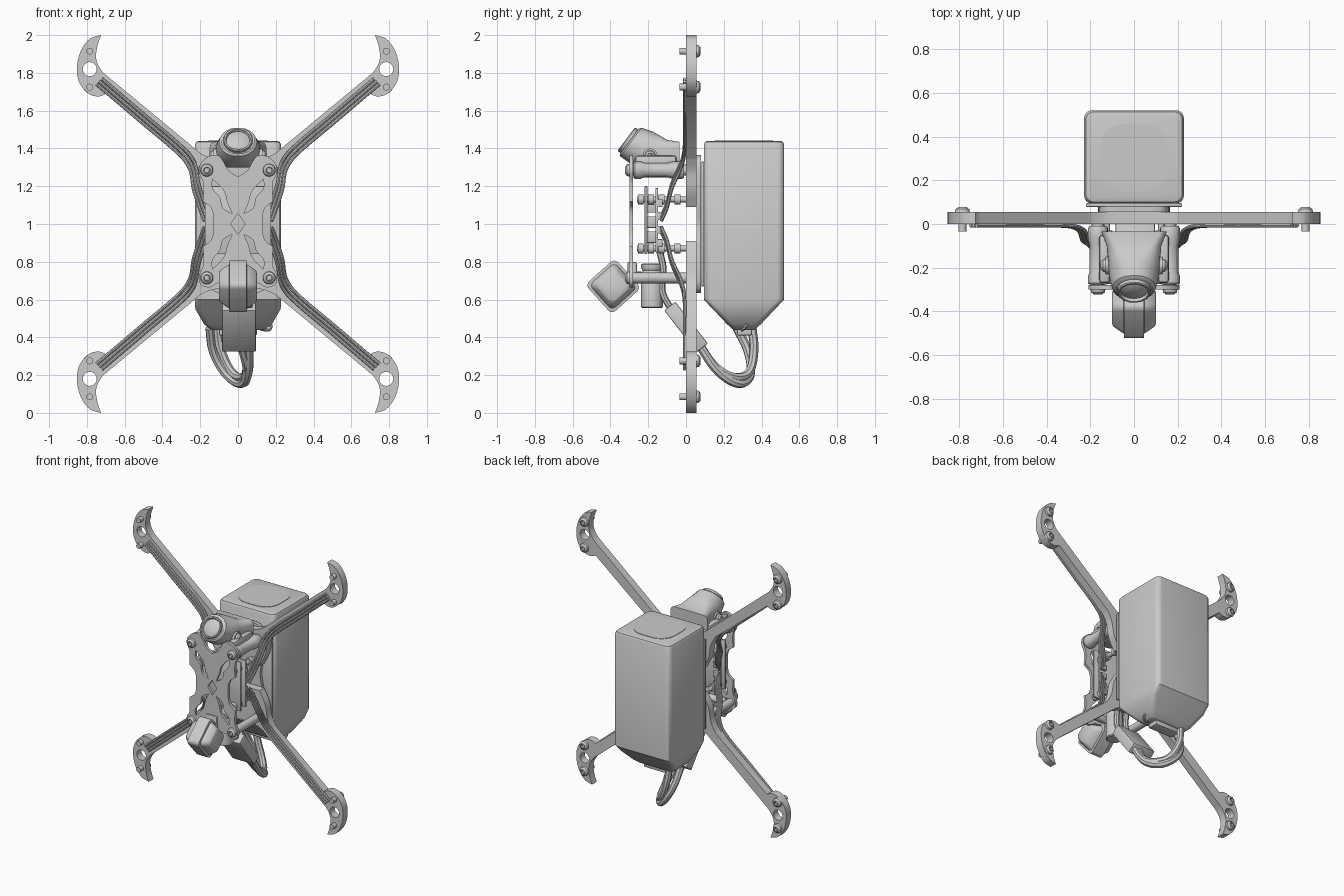
import bpy, bmesh
from math import sin, cos, pi, radians
from mathutils import Vector, Matrix

if "Cube" in bpy.data.objects:
    bpy.data.objects.remove(bpy.data.objects["Cube"])

X, Y, Z = Vector((1, 0, 0)), Vector((0, 1, 0)), Vector((0, 0, 1))


def smooth_path(pts, closed, n=6):
    """Hermite path; a trailing True in a point marks a sharp corner."""
    sharp = [p[-1] is True for p in pts]
    P = [Vector([c for c in p if c is not True]).to_3d() for p in pts]
    N, out = len(P), []

    def tangent(i, other):
        if sharp[i] or (not closed and i in (0, N - 1)):
            return None
        return (P[(i + 1) % N] - P[i - 1]).normalized() * (P[other] - P[i]).length

    for i in range(N if closed else N - 1):
        j = (i + 1) % N
        a, b = P[i], P[j]
        ta, tb = tangent(i, j), tangent(j, i)
        steps = 1 if ta is None and tb is None else n
        ta, tb = ta or (b - a), tb or (b - a)
        for k in range(steps):
            t = k / steps
            out.append(a * (2*t**3 - 3*t*t + 1) + b * (3*t*t - 2*t**3)
                       + ta * (t**3 - 2*t*t + t) + tb * (t**3 - t*t))
    return out if closed else out + [P[-1]]


def curve_object(name, paths, closed, dim):
    cu = bpy.data.curves.new(name, 'CURVE')
    cu.dimensions = dim
    for path in paths:
        s = cu.splines.new('POLY')
        s.points.add(len(path) - 1)
        for q, v in zip(s.points, path):
            q.co = (*v, 1)
        s.use_cyclic_u = closed
    ob = bpy.data.objects.new(name, cu)
    bpy.context.collection.objects.link(ob)
    return ob, cu


def plate(name, loops, y0, y1):
    """Flat part cut in the XZ plane; later loops are holes."""
    ob, cu = curve_object(name, [smooth_path(l, True) for l in loops], True, '2D')
    cu.fill_mode = 'BOTH'
    cu.extrude = (y1 - y0) / 2
    ob.location.y = (y0 + y1) / 2
    ob.rotation_euler.x = pi / 2


def tube(name, pts, r):
    ob, cu = curve_object(name, [smooth_path(pts, False)], False, '3D')
    cu.bevel_depth, cu.bevel_resolution, cu.use_fill_caps = r, 2, True


def ring(c, u, v, a, b, r, n=6):
    """Rounded rectangle of half sizes a, b around c."""
    r = min(r, a, b)
    return [Vector(c) + u * (sx * (a - r) + r * cos(t)) + v * (sy * (b - r) + r * sin(t))
            for q, (sx, sy) in enumerate(((1, 1), (-1, 1), (-1, -1), (1, -1)))
            for t in [(q + k / (n - 1) * 0.98 + 0.01) * pi / 2 for k in range(n)]]


def loft(name, rings):
    bm = bmesh.new()
    vs = [[bm.verts.new(p) for p in r] for r in rings]
    n = len(vs[0])
    for a, b in zip(vs, vs[1:]):
        for i in range(n):
            bm.faces.new((a[i], a[(i + 1) % n], b[(i + 1) % n], b[i]))
    bm.faces.new(vs[0])
    bm.faces.new(vs[-1])
    bmesh.ops.recalc_face_normals(bm, faces=bm.faces[:])
    me = bpy.data.meshes.new(name)
    bm.to_mesh(me)
    ob = bpy.data.objects.new(name, me)
    bpy.context.collection.objects.link(ob)
    return ob


def turned(name, c, axis, prof):
    """Round part: prof is (distance along axis, radius)."""
    axis = Vector(axis).normalized()
    u = axis.orthogonal().normalized()
    v = axis.cross(u)
    return loft(name, [ring(Vector(c) + axis * d, u, v, r, r, r, 5) for d, r in prof])


def box(name, c, size, rx=0, bevel=0.008):
    bm = bmesh.new()
    bmesh.ops.create_cube(bm, size=1)
    bm.transform(Matrix.Translation(c) @ Matrix.Rotation(rx, 4, 'X') @ Matrix.Diagonal((*size, 1)))
    bmesh.ops.bevel(bm, geom=bm.edges[:], offset=bevel, segments=2, affect='EDGES', profile=0.5)
    me = bpy.data.meshes.new(name)
    bm.to_mesh(me)
    ob = bpy.data.objects.new(name, me)
    bpy.context.collection.objects.link(ob)


def mirror_x(half):
    """Close a right-half outline that starts and ends on x = 0."""
    return half + [(-p[0], *p[1:]) for p in reversed(half) if p[0] > 0]


def flip(loop, sx, sz):
    return [(p[0] * sx, p[1] if sz > 0 else 2 - p[1], *p[2:]) for p in loop]


def circle(x, z, r):
    return [(x + r * cos(k * pi / 4), z + r * sin(k * pi / 4)) for k in range(8)]


HEAD = [(0, .034), (.013, .031), (.023, .018), (.023, .014), (.01, .013)]
QUAD = [(sx, sz) for sx in (1, -1) for sz in (1, -1)]

# Arm pairs with hooked motor mounts
arm = mirror_x([(0, 1.34, True), (.12, 1.345), (.19, 1.37), (.235, 1.405, True), (.67, 1.765, True),
                (.72, 1.81), (.75, 1.87), (.745, 1.94), (.725, 2.0, True), (.785, 1.98),
                (.835, 1.91), (.853, 1.82), (.838, 1.745), (.79, 1.69), (.74, 1.675),
                (.695, 1.69, True), (.275, 1.35, True), (.24, 1.28), (.22, 1.18), (.175, 1.09, True),
                (0, 1.09, True)])
for sz, tag in ((1, "upper"), (-1, "lower")):
    plate(tag + "_arms", [flip(l, 1, sz) for l in
                          (arm, circle(.785, 1.82, .037), circle(-.785, 1.82, .037))], 0, .055)

for sx, sz in QUAD:
    zz = lambda z: 1 + sz * (z - 1)
    # Motor mount bolts
    for z in (1.915, 1.725):
        turned("motor_bolt", (.785 * sx, .055, zz(z)), Y, [(-.09, .012), (-.09, .018), (0, .018)] + HEAD)
    # Motor wires along the arm
    for k in (-1, 0, 1):
        o = .014 * k
        tube("motor_wire", [((x + o) * sx, y, zz(z - o)) for x, y, z in
                            ((.735, -.007, 1.755), (.5, -.008, 1.555), (.29, -.01, 1.375),
                             (.24, -.03, 1.3), (.222, -.075, 1.2), (.19, -.1, 1.1), (.165, -.13, 1.03))], .009)
    # Standoffs with top screws
    c = (.165 * sx, 0, zz(1.285))
    turned("standoff", c, Y, [(-.282, .029), (0, .029)])
    turned("frame_screw", c, -Y, [(d + .3, r) for d, r in HEAD])
    # Electronics stack posts and nuts
    c = (.125 * sx, 0, zz(1.13))
    turned("stack_post", c, Y, [(-.26, .015), (.055, .015)])
    for y in (-.255, -.2, -.145, -.06):
        turned("stack_nut", c, Y, [(y, .027), (y + .03, .027)])

# Front plate with cut-outs
outline = mirror_x([(0, 1.25, True), (.05, 1.285), (.1, 1.36), (.15, 1.36), (.197, 1.32), (.207, 1.275),
                    (.185, 1.22), (.185, 1.12, True), (.14, 1.08), (.13, 1.0), (.14, .92),
                    (.185, .88, True), (.185, .78), (.207, .725), (.197, .68), (.15, .665),
                    (.1, .69), (0, .7, True)])
slot = [(.135, 1.24, True), (.075, 1.175), (.055, 1.11), (.03, 1.055, True), (.08, 1.085),
        (.095, 1.14), (.135, 1.19)]
diamond = [(0, 1.055, True), (.037, 1, True), (0, .945, True), (-.037, 1, True)]
plate("front_plate", [outline, diamond] + [flip(slot, sx, sz) for sx, sz in QUAD], -.3, -.28)

# Back plate bridging the arm pairs, with battery pad
plate("back_plate", [mirror_x([(0, 1.36, True), (.12, 1.36), (.16, 1.3), (.155, 1.1), (.14, 1.0),
                               (.155, .9), (.16, .7), (.12, .64), (0, .64, True)])], .055, .08)
box("battery_pad", (0, .087, 1), (.44, .018, .66), 0, .004)

# Circuit boards
box("flight_board", (0, -.212, 1.02), (.35, .014, .36), 0, .003)
box("power_board", (0, -.155, 1.02), (.35, .014, .34), 0, .003)
for i, x in enumerate((-.07, .03, .08)):
    box("board_chip", (x, -.185, .93 + .08 * i), (.05, .05, .06), 0, .003)
for sx in (-1, 1):
    for i in range(4):
        box("board_component", (.15 * sx, -.137, .9 + .07 * i), (.04, .025, .04), 0, .003)

# Battery with tapered lower end
loft("battery", [ring((0, .307, z), X, Y, a, b, r) for z, a, b, r in
                 ((1.44, .205, .192, .03), (1.435, .22, .206, .035), (1.42, .228, .213, .035),
                  (.60, .228, .213, .035), (.55, .226, .165, .035), (.47, .18, .09, .035),
                  (.445, .15, .062, .03), (.44, .14, .055, .03))])
loft("battery_top_label", [ring((0, .305, z), X, Y, .155, .155, .11) for z in (1.43, 1.443)])
box("battery_lead_cap", (0, .31, .43), (.2, .08, .04))

# Power leads and connector
tube("power_lead_a", [(-.15, .27, .45), (-.13, .33, .32), (-.06, .34, .2), (.02, .28, .155),
                      (.055, .17, .22), (.06, .07, .36)], .024)
tube("power_lead_b", [(-.11, .35, .45), (-.09, .36, .33), (-.03, .33, .21), (.03, .25, .19),
                      (.045, .15, .25), (.01, .06, .38)], .024)
tube("balance_lead", [(.1, .3, .45), (.165, .3, .44), (.17, .33, .48), (.14, .35, .52)], .008)
box("power_connector", (.005, .0, .455), (.18, .075, .28), radians(38), .006)
for x in (-.035, .045):
    tube("board_lead", [(x, -.08, .55), (x, -.125, .64), (x, -.12, .76), (x, -.14, .86)], .018)

# Capacitor
turned("capacitor", (.02, -.18, .555), Z, [(0, .05), (.005, .057), (.19, .057), (.2, .051),
                                          (.21, .057), (.23, .057), (.235, .05)])

# Camera hood and lens, tilted upward
up = Vector((0, .6, .8))
loft("camera_hood", [ring(c, X, u, a, b, r) for c, u, a, b, r in
                     (((0, -.30, 1.438), up, .088, .083, .1), ((0, -.292, 1.434), up, .1, .094, .1),
                      ((0, -.235, 1.405), up, .114, .104, .1),
                      ((0, -.17, 1.385), Vector((0, .3, .954)), .118, .09, .07),
                      ((0, -.10, 1.375), Z, .125, .07, .05), ((0, -.035, 1.375), Z, .15, .06, .03))])
turned("camera_lens", (0, -.3, 1.438), (0, -.8, .6), [(-.02, .078), (.016, .078), (.02, .074), (.02, .066),
                                                     (.005, .062), (.012, .045), (.018, .02)])
for sx in (-1, 1):
    # Camera mount feet around the upper standoffs
    turned("mount_foot", (.165 * sx, 0, 1.285), Y, [(-.278, .04), (-.27, .046), (-.24, .046), (-.22, .038),
                                                   (-.1, .038), (-.07, .046), (-.02, .046), (-.01, .04)])
    box("mount_web", (.135 * sx, -.16, 1.325), (.05, .22, .075), 0, .015)
    turned("camera_side_screw", (.12 * sx, -.19, 1.36), (sx, 0, 0), [(-.03, .04), (.01, .04)] + [(d + .01, r * .85) for d, r in HEAD])

# Antenna pod, a tilted block with tapered sides, on its bracket
t = radians(42)
u, v = Vector((0, cos(t), sin(t))), Vector((0, -sin(t), cos(t)))
loft("antenna_pod", [ring((x, -.385, .67), u, v, h, h, .03) for x, h in
                     ((-.1, .06), (-.095, .068), (-.055, .088), (-.047, .09), (-.045, .105), (.045, .105),
                      (.047, .09), (.055, .088), (.095, .068), (.1, .06))])
box("antenna_bracket", (0, -.285, .725), (.09, .05, .15), 0, .01)
turned("bracket_bar", (-.15, -.25, .725), X, [(0, .025), (.3, .025)])

# Turn curves into meshes and smooth everything by angle
bpy.ops.object.select_all(action='SELECT')
bpy.context.view_layer.objects.active = bpy.data.objects["upper_arms"]
bpy.ops.object.convert(target='MESH')
bpy.ops.object.select_all(action='SELECT')
bpy.ops.object.shade_smooth_by_angle(angle=radians(35))
